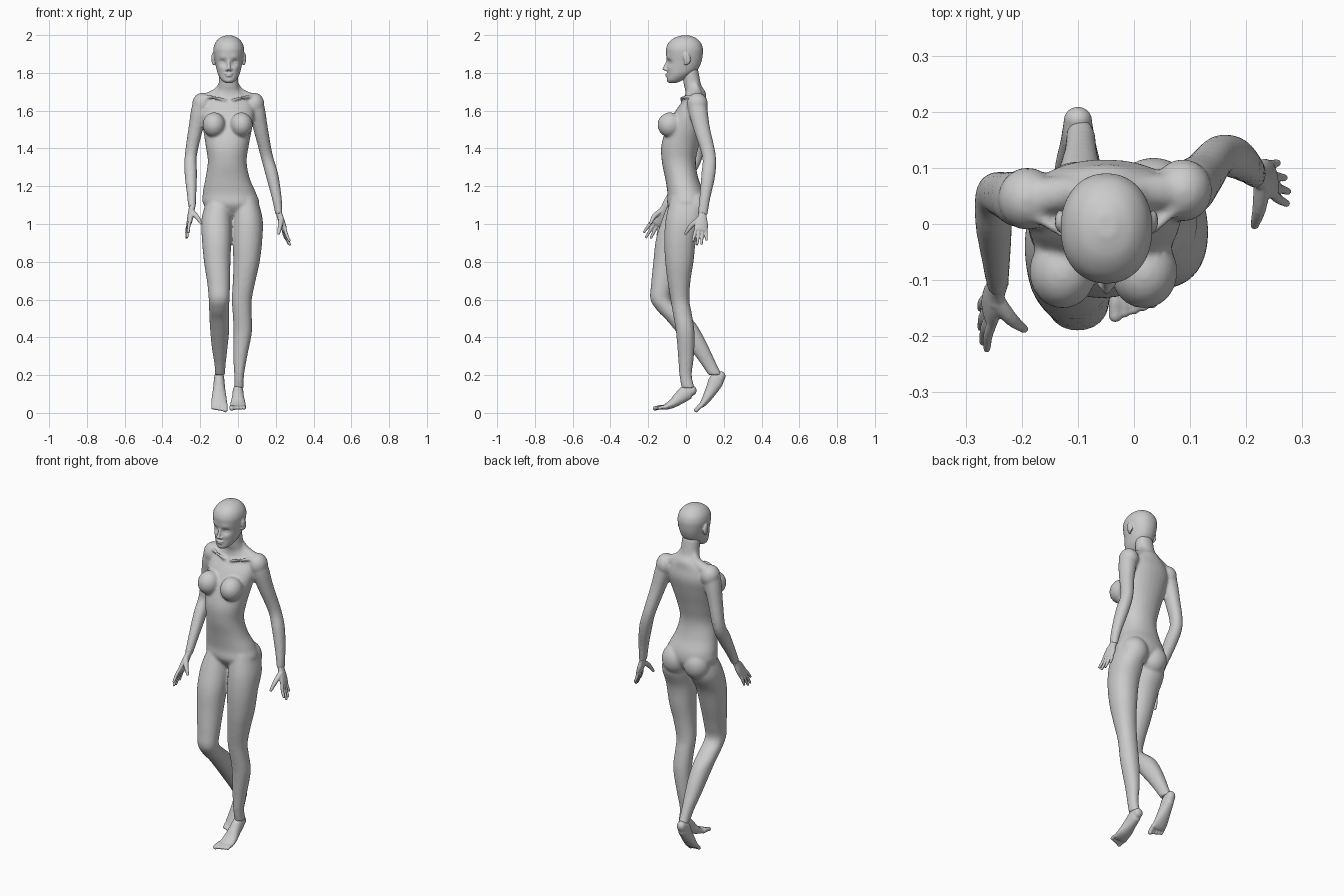
import bpy, bmesh, math
from mathutils import Vector, Matrix


def tube(bm, pts, side=None, seg=28, sub=5, power=2.15):
    """Loft smooth oval rings (x, y, z, rx, ry). No side vector = horizontal rings."""
    p = [Vector(q) for q in pts]
    path = []
    for i in range(len(p) - 1):
        a, b, c, d = p[max(i - 1, 0)], p[i], p[i + 1], p[min(i + 2, len(p) - 1)]
        for k in range(sub):
            t = k / sub
            path.append(0.5 * (2 * b + (c - a) * t + (2 * a - 5 * b + 4 * c - d) * t * t
                               + (3 * b - a - 3 * c + d) * t ** 3))
    path.append(p[-1])
    rings = []
    for i, q in enumerate(path):
        u, v = Vector((1, 0, 0)), Vector((0, 1, 0))
        if side:
            tan = (path[min(i + 1, len(path) - 1)] - path[max(i - 1, 0)]).to_3d()
            tan = Vector(tan[:3]).normalized()
            u = Vector(side)
            u = (u - tan * u.dot(tan)).normalized()
            v = tan.cross(u)
        ring = []
        for k in range(seg):
            a = 2 * math.pi * k / seg
            c, s = math.cos(a), math.sin(a)
            c = math.copysign(abs(c) ** (2 / power), c)
            s = math.copysign(abs(s) ** (2 / power), s)
            ring.append(bm.verts.new(Vector(q[:3]) + u * c * max(q[3], .002) + v * s * max(q[4], .002)))
        rings.append(ring)
    for r, n in zip(rings, rings[1:]):
        for k in range(seg):
            bm.faces.new((r[k], r[(k + 1) % seg], n[(k + 1) % seg], n[k]))
    bm.faces.new(rings[0][::-1])
    bm.faces.new(rings[-1])


def ball(bm, c, r, rot=0):
    m = Matrix.Translation(c) @ Matrix.Rotation(rot, 4, 'X') @ Matrix.Diagonal((*r, 1))
    bmesh.ops.create_uvsphere(bm, u_segments=24, v_segments=16, radius=1, matrix=m)


def capsule(bm, pts, side):
    """Tube with rounded ends, for fingers and toes."""
    tube(bm, pts, side, seg=12, sub=4, power=2)
    for q in pts[1:]:
        ball(bm, q[:3], (q[3],) * 3)


def dent(bm, c, radius, depth):
    """Push the surface along y around a point."""
    for v in bm.verts:
        if v.co.y < 0:
            d = math.hypot(v.co.x - c[0], v.co.z - c[1]) / radius
            v.co.y += depth * math.exp(-d * d)


def finish(name, bm, voxel, smooth):
    """Fuse the overlapping forms into one skin."""
    bmesh.ops.recalc_face_normals(bm, faces=bm.faces)
    me = bpy.data.meshes.new(name)
    bm.to_mesh(me)
    bm.free()
    for f in me.polygons:
        f.use_smooth = True
    ob = bpy.data.objects.new(name, me)
    bpy.context.collection.objects.link(ob)
    r = ob.modifiers.new("Fuse", 'REMESH')
    r.mode, r.voxel_size, r.use_smooth_shade = 'VOXEL', voxel, True
    s = ob.modifiers.new("Soften", 'SMOOTH')
    s.factor, s.iterations = 0.5, smooth


# Torso and neck
bm = bmesh.new()
tube(bm, [(-.03, .0, 1.045, .06, .06), (-.035, .0, 1.10, .145, .098), (-.045, .0, 1.16, .142, .098),
          (-.055, -.022, 1.24, .118, .088), (-.057, -.038, 1.33, .103, .09), (-.057, -.03, 1.42, .115, .1),
          (-.055, .0, 1.52, .132, .098), (-.053, .03, 1.60, .14, .085), (-.05, .048, 1.66, .118, .06),
          (-.05, .05, 1.70, .07, .053), (-.05, .035, 1.735, .053, .046), (-.05, .02, 1.82, .05, .044)])
for x in (-.127, .018):
    ball(bm, (x, -.085, 1.525), (.06, .066, .066), -.15)
for x, y in ((-.1, .038), (.035, .045)):
    ball(bm, (x, y, 1.09), (.075, .074, .085))
# Shoulders, collarbones and neck slope
for x, y, s in ((-.19, .045, -1), (.087, .06, 1)):
    ball(bm, (x, y, 1.635), (.053, .056, .06))
    tube(bm, [(-.05 + s * .015, -.022, 1.655, .008, .008), (-.05 + s * .07, -.02, 1.67, .008, .008),
              (x, y - .02, 1.675, .01, .01)], (0, 0, 1), seg=12)
    tube(bm, [(-.05 + s * .03, .045, 1.745, .018, .02), (-.05 + s * .06, .055, 1.69, .03, .03),
              (x, y, 1.65, .035, .035)], (0, 1, 0), seg=16)
# Arms
tube(bm, [(-.185, .042, 1.66, .035, .035), (-.2, .043, 1.61, .046, .05), (-.225, .05, 1.5, .038, .043),
          (-.25, .052, 1.36, .032, .036), (-.25, .003, 1.27, .033, .037), (-.246, -.06, 1.17, .026, .029),
          (-.243, -.11, 1.085, .019, .025)], (1, 0, 0))
tube(bm, [(.075, .058, 1.66, .035, .035), (.095, .062, 1.61, .046, .05), (.121, .085, 1.5, .038, .043),
          (.152, .122, 1.36, .032, .036), (.18, .118, 1.26, .033, .037), (.205, .1, 1.14, .026, .029),
          (.217, .088, 1.05, .019, .026)], (1, 0, 0))
# Straight leg
tube(bm, [(.04, .0, 1.14, .06, .08), (.05, -.005, 1.03, .08, .102), (.05, -.03, .92, .079, .085),
          (.045, -.035, .8, .07, .075), (.033, -.037, .7, .06, .061), (.02, -.032, .6, .053, .05),
          (.022, -.02, .53, .05, .05), (.025, -.004, .43, .049, .049), (.012, .0, .3, .037, .042),
          (.006, -.002, .2, .026, .033), (.005, .012, .13, .026, .034)])
# Bent leg
tube(bm, [(-.1, .0, 1.14, .06, .08), (-.113, -.025, 1.03, .08, .1), (-.113, -.073, .92, .078, .086),
          (-.11, -.1, .8, .07, .073), (-.102, -.125, .68, .06, .06), (-.1, -.133, .6, .055, .055),
          (-.1, -.085, .54, .053, .066), (-.099, -.032, .49, .052, .07), (-.097, .02, .42, .049, .064),
          (-.097, .072, .34, .041, .052), (-.095, .12, .26, .03, .041), (-.095, .155, .2, .026, .036)])
finish("body", bm, .007, 8)

# Head: skull loft, then eye sockets, brow, cheeks and mouth
bm = bmesh.new()
X = -.049
tube(bm, [(X, -.072, 1.746, .016, .018), (X, -.06, 1.76, .037, .04), (X, -.035, 1.79, .056, .065),
          (X, -.018, 1.82, .065, .082), (X, -.01, 1.86, .073, .092), (X, -.008, 1.90, .08, .097),
          (X, -.008, 1.93, .081, .097), (X, -.007, 1.96, .071, .085), (X, -.005, 1.985, .048, .057),
          (X, -.003, 1.998, .016, .02)], seg=72, sub=10)
for s in (-1, 1):
    dent(bm, (X + s * .031, 1.856), .018, .014)
    dent(bm, (X + s * .033, 1.88), .016, -.004)
    dent(bm, (X + s * .04, 1.825), .018, -.004)
    ball(bm, (X + s * .031, -.073, 1.853), (.014, .012, .01))
    # Ear
    ball(bm, (X + s * .083, .005, 1.876), (.009, .019, .032), .2)
    ball(bm, (X + s * .08, .0, 1.852), (.007, .01, .012))
    # Nostril and lips
    ball(bm, (X + s * .01, -.104, 1.817), (.008, .01, .007))
    ball(bm, (X + s * .008, -.1, 1.794), (.015, .009, .0045))
ball(bm, (X, -.099, 1.784), (.017, .01, .006))
ball(bm, (X, -.086, 1.762), (.018, .016, .014))
tube(bm, [(X, -.096, 1.866, .006, .008), (X, -.105, 1.84, .008, .01), (X, -.113, 1.82, .01, .012),
          (X, -.104, 1.812, .007, .007)], seg=16)
finish("head", bm, .004, 3)


def hand(name, wrist, tip, across, thumb):
    bm = bmesh.new()
    w, t, a, th = (Vector(q) for q in (wrist, tip, across, thumb))
    d = t - w
    a = (a - d * a.dot(d) / d.length_squared).normalized()
    tube(bm, [(*(w - d * .12), .022, .017), (*(w + d * .08), .023, .016), (*(w + d * .3), .034, .016),
              (*(w + d * .5), .036, .013), (*(w + d * .56), .03, .009)], a, seg=20)
    n = d.cross(a).normalized()
    for i, reach in enumerate((.9, 1.0, .95, .8)):
        o = 1.5 - i
        base = w + d * .48 + a * o * .017
        end = w + d * reach + a * o * .024
        mid = (base + end) / 2 + n * .003
        capsule(bm, [(*base, .0095, .0095), (*mid, .0088, .0088), (*end, .0068, .0068)], a)
    root = w + d * .18 + a * .014
    mid = root.lerp(th, .5) + a * .008
    capsule(bm, [(*root, .016, .014), (*mid, .0125, .0125), (*th, .0078, .0078)], n)
    finish(name, bm, .0035, 2)


hand("forward_hand", (-.243, -.108, 1.09), (-.272, -.2, .925), (.2, -.85, .5), (-.196, -.187, 1.005))
hand("rear_hand", (.217, .088, 1.055), (.272, .07, .89), (.2, -1, 0), (.215, -.002, .95))


def foot(name, x, profile, toe_base, toe_dir, splay):
    """Profile rows: y, z, half width, half thickness from heel to ball."""
    bm = bmesh.new()
    tube(bm, [(x, y, z, w, h) for y, z, w, h in profile], (1, 0, 0), seg=24)
    y, z, w, h = profile[0]
    ball(bm, (x, y, z), (w, h * .85, h))
    for i in range(5):
        k = i if splay > 0 else 4 - i
        tx = x + (k - 2) * .0165
        r = .0125 if i == 0 else .0095
        length = 1 - .1 * i
        by, bz = toe_base
        ey, ez = by + toe_dir[0] * length, bz + toe_dir[1] * length
        capsule(bm, [(tx, by, bz, r, r), (tx, (by + ey) / 2, (bz + ez) / 2 + .003, r, r),
                     (tx, ey, ez, r, r * .9)], (1, 0, 0))
    finish(name, bm, .004, 3)


foot("standing_foot", 0, [(.034, .118, .025, .026), (.01, .112, .028, .04), (-.03, .082, .032, .035),
                          (-.07, .05, .04, .024), (-.105, .033, .042, .016), (-.125, .028, .038, .011)],
     (-.108, .03), (-.055, -.006), 1)
foot("raised_foot", -.1, [(.186, .193, .025, .027), (.162, .172, .028, .04), (.14, .13, .032, .034),
                          (.113, .083, .039, .025), (.092, .052, .042, .018), (.077, .036, .038, .012)],
     (.088, .045), (-.034, -.03), -1)
